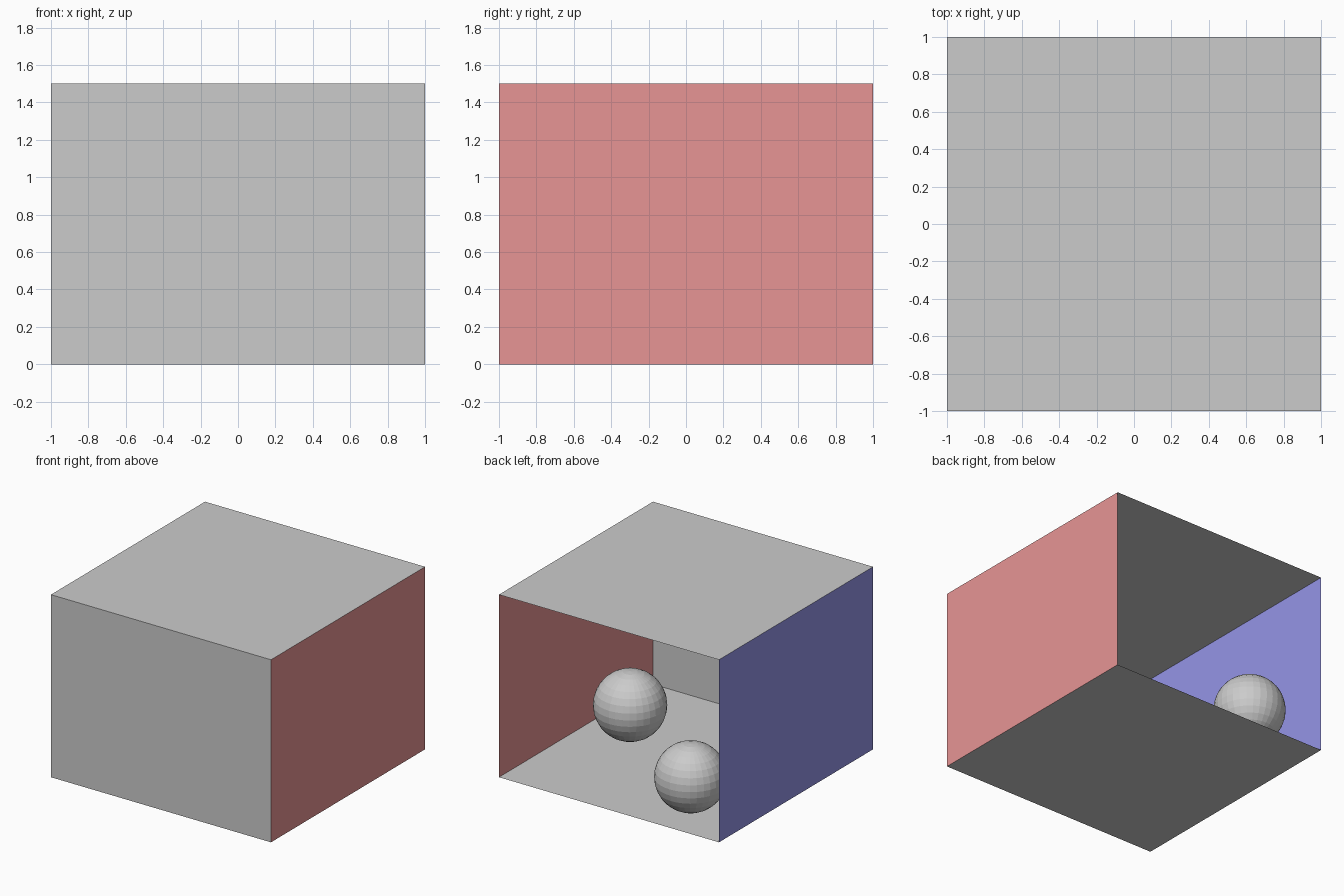
import bpy
from math import pi

if "Cube" in bpy.data.objects:
    bpy.data.objects.remove(bpy.data.objects["Cube"])

H = 1.5  # room height


def material(name, rgb):
    mat = bpy.data.materials.new(name)
    mat.diffuse_color = (*rgb, 1)
    mat.use_nodes = True
    mat.node_tree.nodes["Principled BSDF"].inputs["Base Color"].default_value = mat.diffuse_color
    return mat


def panel(name, loc, rot, size, mat=None):
    """Single flat sheet, sized in its own plane, facing into the room."""
    bpy.ops.mesh.primitive_plane_add(size=1, location=loc, rotation=rot)
    ob = bpy.context.object
    ob.name = name
    ob.scale = (size[0], size[1], 1)
    bpy.ops.object.transform_apply(location=False, rotation=True, scale=True)
    if mat:
        ob.data.materials.append(mat)


def ball(name, loc, radius):
    bpy.ops.mesh.primitive_uv_sphere_add(segments=32, ring_count=16,
                                         radius=radius, location=loc)
    bpy.context.object.name = name


red = material("red", (0.8, 0.3, 0.3))
blue = material("blue", (0.3, 0.3, 0.8))

# Room shell, open on the +y side
panel("floor", (0, 0, 0), (0, 0, 0), (2, 2))
panel("ceiling", (0, 0, H), (pi, 0, 0), (2, 2))
panel("front_wall", (0, -1, H / 2), (-pi / 2, 0, 0), (2, H))
panel("red_wall", (1, 0, H / 2), (0, -pi / 2, 0), (H, 2), red)
panel("blue_wall", (-1, 0, H / 2), (0, pi / 2, 0), (H, 2), blue)

# Two faceted balls inside
ball("inner_ball", (0.55, -0.06, 0.31), 0.277)
ball("outer_ball", (-0.54, 0.71, 0.305), 0.273)
